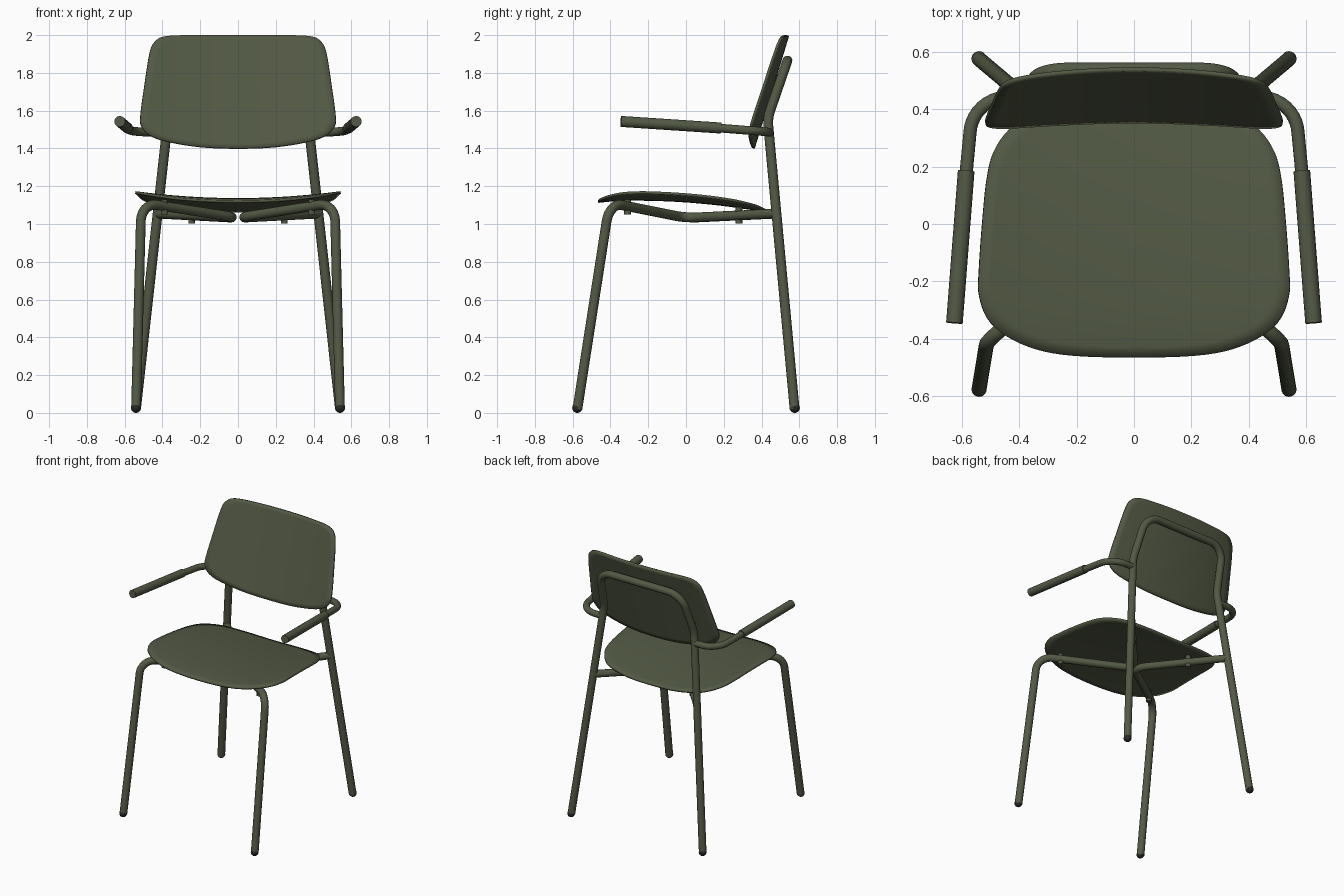
import bpy, bmesh, math
from mathutils import Vector

if "Cube" in bpy.data.objects:
    bpy.data.objects.remove(bpy.data.objects["Cube"])

R = 0.026  # tube radius


def material(name, rgb):
    m = bpy.data.materials.new(name)
    m.diffuse_color = (*rgb, 1)
    m.use_nodes = True
    m.node_tree.nodes["Principled BSDF"].inputs["Base Color"].default_value = m.diffuse_color
    return m


GREEN = material("olive_green", (0.085, 0.1, 0.058))
DARK = material("dark_rubber", (0.02, 0.022, 0.018))


def finish(ob, name, mat):
    ob.name = name
    ob.data.materials.clear()
    ob.data.materials.append(mat)
    bpy.ops.object.select_all(action='DESELECT')
    ob.select_set(True)
    bpy.context.view_layer.objects.active = ob
    bpy.ops.object.shade_smooth_by_angle(angle=math.radians(40))
    return ob


def fillet(points, radii, steps=10):
    """Round the inner corners of an open path with true arcs."""
    pts = [Vector(p) for p in points]
    out = [pts[0]]
    for a, b, c, r in zip(pts, pts[1:], pts[2:], radii):
        u, v = (a - b).normalized(), (c - b).normalized()
        half = u.angle(v) / 2
        centre = b + (u + v).normalized() * (r / math.sin(half))
        p = b + u * (r / math.tan(half)) - centre
        q = b + v * (r / math.tan(half)) - centre
        out += [centre + p.lerp(q, i / steps).normalized() * r for i in range(steps + 1)]
    return out + [pts[-1]]


def tube(name, path, radius=R, mat=GREEN):
    cu = bpy.data.curves.new(name, 'CURVE')
    cu.dimensions = '3D'
    cu.bevel_depth = radius
    cu.bevel_resolution = 6
    cu.use_fill_caps = True
    sp = cu.splines.new('POLY')
    sp.points.add(len(path) - 1)
    for sp_pt, p in zip(sp.points, path):
        sp_pt.co = (*p, 1)
    ob = bpy.data.objects.new(name, cu)
    bpy.context.collection.objects.link(ob)
    bpy.ops.object.select_all(action='DESELECT')
    ob.select_set(True)
    bpy.context.view_layer.objects.active = ob
    bpy.ops.object.convert(target='MESH')
    return finish(bpy.context.object, name, mat)


def smooth_outline(half, steps=5):
    """Mirror a half profile and run a closed Catmull-Rom curve through it."""
    pts = [Vector(p) for p in half + [(-x, y) for x, y in half[-2:0:-1]]]
    n, out = len(pts), []
    for i in range(n):
        a, b, c, d = (pts[(i + k) % n] for k in (-1, 0, 1, 2))
        for s in range(steps):
            t = s / steps
            out.append(0.5 * (2 * b + (c - a) * t + (2 * a - 5 * b + 4 * c - d) * t * t
                              + (3 * b - a - 3 * c + d) * t ** 3))
    return out


def shell(name, half, centre, place, thickness, rings=12):
    """Thin curved panel: scaled rings of the outline, bent by place(u, v)."""
    outline, c = smooth_outline(half), Vector(centre)
    bm = bmesh.new()
    mid = bm.verts.new(place(*c))
    prev = None
    n = len(outline)
    for k in range(1, rings + 1):
        ring = [bm.verts.new(place(*(c + (p - c) * k / rings))) for p in outline]
        for i in range(n):
            j = (i + 1) % n
            if prev:
                bm.faces.new((prev[i], ring[i], ring[j], prev[j]))
            else:
                bm.faces.new((mid, ring[i], ring[j]))
        prev = ring
    bmesh.ops.recalc_face_normals(bm, faces=bm.faces)
    me = bpy.data.meshes.new(name)
    bm.to_mesh(me)
    bm.free()
    ob = bpy.data.objects.new(name, me)
    bpy.context.collection.objects.link(ob)
    mod = ob.modifiers.new("thickness", 'SOLIDIFY')
    mod.thickness = thickness
    mod.offset = 0
    return finish(ob, name, GREEN)


# Seat: dished across, dropping toward the back
def seat_point(x, y):
    z = 1.121 - 0.07 * y - 0.13 * y * y - (0.25 * (-0.3 - y) ** 2 if y < -0.3 else 0)
    return x, y, z + 0.036 * (x / 0.54) ** 2


shell("seat", [(0, -.465), (.25, -.455), (.4, -.415), (.5, -.345), (.54, -.25), (.54, -.15),
               (.527, .03), (.513, .16), (.49, .25), (.44, .325), (.36, .38), (.2, .415), (0, .42)],
      (0, 0), seat_point, 0.014)


# Backrest: leaning panel with its sides curved forward
def back_point(x, z):
    return x, 0.357 + 0.305 * (z - 1.4) - 0.05 * (x / 0.52) ** 2, z


shell("backrest", [(0, 1.4), (.2, 1.408), (.38, 1.438), (.47, 1.472), (.512, 1.52), (.516, 1.58),
                   (.493, 1.75), (.469, 1.9), (.443, 1.962), (.38, 1.993), (.2, 1.998), (0, 1.998)],
      (0, 1.7), back_point, 0.014)

# Back frame: one tube forming both back legs and the backrest hoop
side = [(.54, .575, .02), (.37, .432, 1.56), (.335, .537, 1.865)]
hoop = side + [(-x, y, z) for x, y, z in reversed(side)]
tube("back_frame", fillet(hoop, [.2, .12, .12, .2]))

for s, tag in ((-1, "left"), (1, "right")):
    def flip(pts):
        return [(s * x, y, z) for x, y, z in pts]

    # Front leg, running under the seat to the centre and out to the back leg
    tube("front_leg_" + tag, fillet(flip([(.54, -.575, .02), (.512, -.405, 1.113),
                                          (-.004, 0, 1.032), (.425, .478, 1.055)]), [.1, .08]))

    # Arm support and its thicker grip sleeve
    tube("arm_support_" + tag, fillet(flip([(.385, .442, 1.485), (.56, .44, 1.487),
                                            (.587, .16, 1.509)]), [.13]), 0.023)
    tube("arm_grip_" + tag, flip([(.585, .185, 1.508), (.626, -.345, 1.543)]), 0.029)

    # Bolts fixing the seat to the tubes
    for x, y, low, high in ((.39, -.31, 1.05, 1.13), (.245, .28, 1.003, 1.09)):
        tube("seat_bolt_" + tag, flip([(x, y, low), (x, y, high)]), 0.018)

    # Rounded foot caps
    for y in (-.576, .576):
        bpy.ops.mesh.primitive_uv_sphere_add(segments=20, ring_count=12, radius=0.0265,
                                             location=(s * .54, y, .0265))
        finish(bpy.context.object, "foot_cap_" + tag, DARK)
